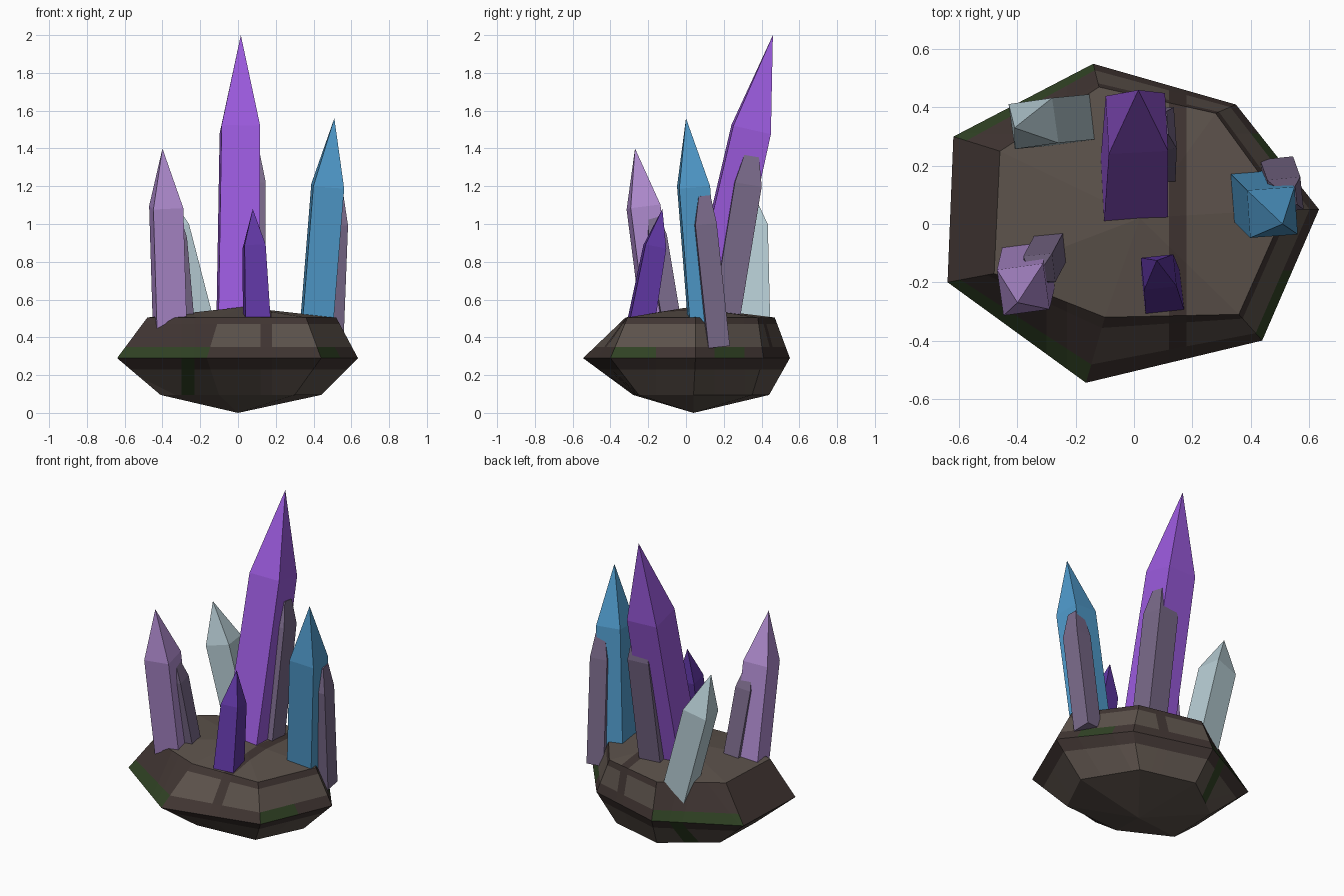
import bpy, bmesh
from math import radians
from mathutils import Vector, Matrix

default = bpy.data.objects.get("Cube")
if default:
    bpy.data.objects.remove(default)


def material(name, rgb):
    col = [((c / 255 + 0.055) / 1.055) ** 2.4 for c in rgb] + [1]
    m = bpy.data.materials.new(name)
    m.use_nodes = True
    m.diffuse_color = col
    m.node_tree.nodes["Principled BSDF"].inputs["Base Color"].default_value = col
    return m


brown = material("rock brown", (92, 82, 75))
dark = material("dark rock", (64, 53, 50))
moss = material("moss green", (48, 66, 36))
purple = material("purple crystal", (154, 90, 220))
violet = material("deep violet crystal", (95, 54, 162))
lilac = material("lilac crystal", (176, 140, 208))
blue = material("blue crystal", (80, 155, 204))
ice = material("ice crystal", (182, 204, 211))
mauve = material("mauve crystal", (122, 106, 138))


def finish(name, bm, mats):
    me = bpy.data.meshes.new(name)
    bmesh.ops.recalc_face_normals(bm, faces=bm.faces)
    bm.to_mesh(me)
    bm.free()
    for m in mats:
        me.materials.append(m)
    ob = bpy.data.objects.new(name, me)
    bpy.context.collection.objects.link(ob)
    return ob


# Rock base: three faceted rings closed by a point above and below
rim = [(-.14, .55), (.35, .41), (.635, .05), (.44, -.4), (-.165, -.545), (-.64, -.2), (-.62, .3)]
crown = [(-.12, .47), (.28, .38), (.52, .05), (.36, -.31), (-.1, -.32), (-.48, -.17), (-.46, .25)]
keel = [(-.1, .44), (.25, .35), (.44, .04), (.3, -.25), (-.1, -.28), (-.41, -.12), (-.4, .22)]

bm = bmesh.new()
rings = [[bm.verts.new((x, y, z)) for x, y in ring]
         for ring, z in ((keel, .095), (rim, .29), (crown, .505))]
bottom, top = bm.verts.new((0, .04, 0)), bm.verts.new((.02, .02, .56))
side = bm.faces.layers.int.new("side")
n = len(rim)
for i in range(n):
    j = (i + 1) % n
    strip = [bm.faces.new((bottom, rings[0][j], rings[0][i])),
             bm.faces.new((top, rings[2][i], rings[2][j]))]
    for a, b in zip(rings, rings[1:]):
        strip.append(bm.faces.new((a[i], a[j], b[j], b[i])))
    for f in strip:
        f[side] = i

# Cut lines that bound the dark edges and moss patches
cuts = [("z", .23), ("z", .35), ("z", .47), ("x", .12), ("x", .18), ("x", -.3), ("x", -.23),
        ("y", -.16), ("y", .15), ("y", .31)]
for axis, at in cuts:
    normal = Vector([float(axis == k) for k in "xyz"])
    bmesh.ops.bisect_plane(bm, geom=bm.verts[:] + bm.edges[:] + bm.faces[:],
                           plane_co=normal * at, plane_no=normal)


def rock_colour(i, c):
    stripe = .12 < c.x < .18
    if c.z > .505:
        return 1 if stripe else 0
    if c.z > .29:
        if c.z < .35:
            mossy = i in (4, 6) or (i == 2 and c.y < -.16) or (i == 1 and .15 < c.y < .31)
            return 2 if mossy else 1
        return 1 if i in (4, 5, 6) or stripe or c.z > .47 else 0
    if -.3 < c.x < -.23 and c.z > .1:
        return 2
    return 1 if c.z > .23 else 0


for f in bm.faces:
    f.material_index = rock_colour(f[side], f.calc_center_median())
finish("rock_base", bm, (brown, dark, moss))


# Crystals: leaning four-sided shafts with a pointed or blunt cap
def crystal(name, mat, base, shoulder, tip, half, spin=0, blunt=0, flare=1):
    base, shoulder, tip = Vector(base), Vector(shoulder), Vector(tip)
    turn = Vector((0, 0, 1)).rotation_difference(shoulder - base).to_matrix()
    turn = turn @ Matrix.Rotation(radians(spin), 3, "Z")
    bm = bmesh.new()
    for centre, size in ((base, half * flare), (shoulder, half), (tip, half * blunt)):
        corners = [(-1, -1), (1, -1), (1, 1), (-1, 1)] if size else [(0, 0)]
        for x, y in corners:
            bm.verts.new(centre + turn @ Vector((x * size, y * size, 0)))
    bmesh.ops.convex_hull(bm, input=bm.verts[:])
    bmesh.ops.dissolve_limit(bm, angle_limit=radians(1), verts=bm.verts[:], edges=bm.edges[:])
    finish(name, bm, [mat])


crystal("main_crystal", purple, (0, .1, .42), (.01, .345, 1.5), (.015, .46, 2), .102, 3, flare=1.08)
crystal("blue_crystal", blue, (.415, .1, .45), (.475, .04, 1.2), (.51, 0, 1.56), .082, 4)
crystal("lilac_crystal", lilac, (-.36, -.14, .43), (-.38, -.225, 1.09), (-.4, -.27, 1.4), .08, 8)
crystal("violet_crystal", violet, (.1, -.24, .47), (.085, -.165, .88), (.078, -.125, 1.08), .056, 6, flare=1.2)
crystal("ice_crystal", ice, (-.19, .36, .38), (-.345, .345, .98), (-.41, .33, 1.22), .078, 8)
crystal("back_mauve_crystal", mauve, (.065, .2, .45), (.07, .325, 1.21), (.075, .345, 1.36), .072, 4, .55)
crystal("side_mauve_crystal", mauve, (.495, .17, .35), (.52, .1, 1), (.525, .095, 1.15), .057, 6, .55)
crystal("front_mauve_crystal", mauve, (-.285, -.08, .48), (-.325, -.155, .93), (-.335, -.175, 1.05), .05, 6, .5)
